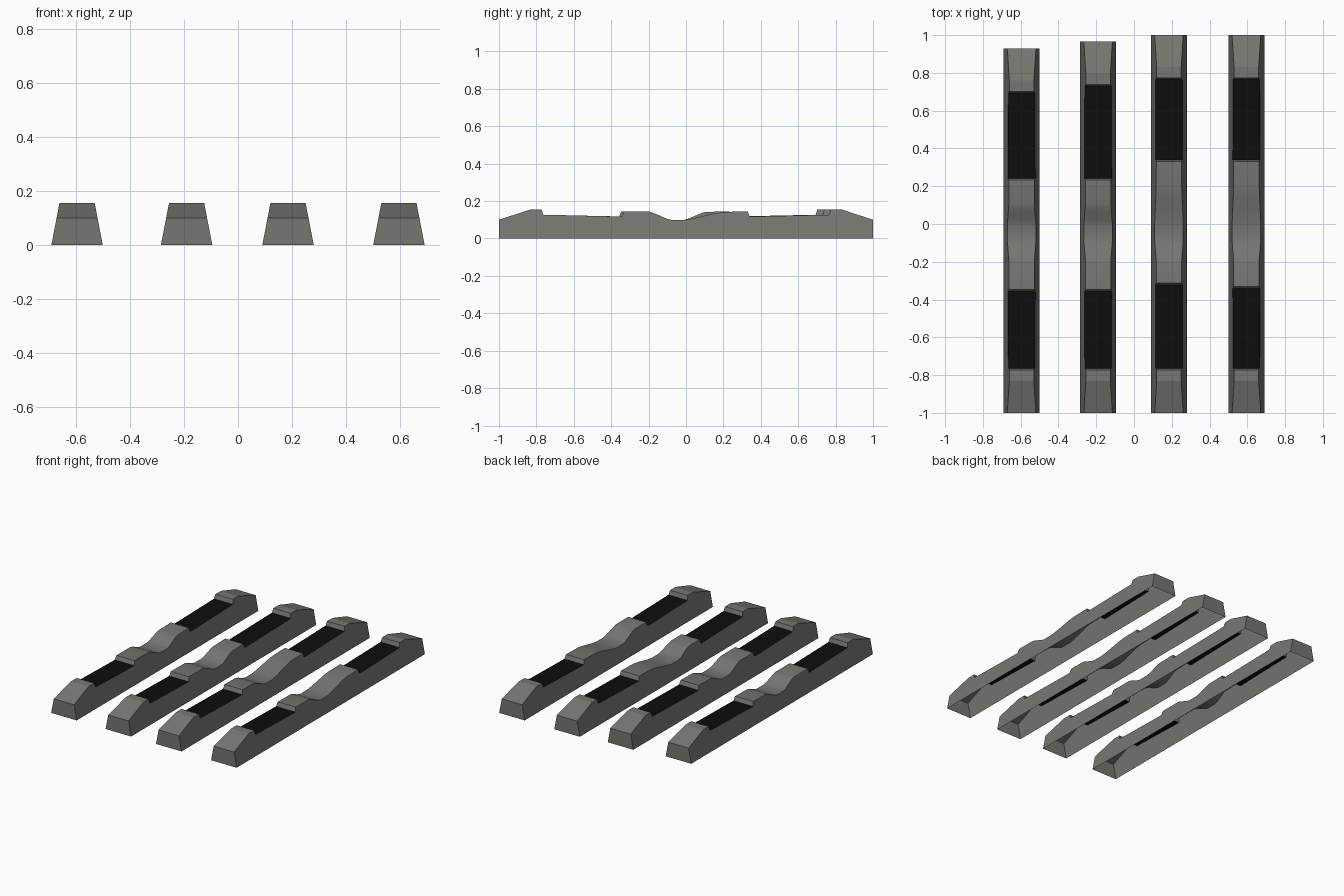
import bpy, bmesh, math

if "Cube" in bpy.data.objects:
    bpy.data.objects.remove(bpy.data.objects["Cube"])


def material(name, rgb):
    m = bpy.data.materials.new(name)
    m.diffuse_color = (*rgb, 1)
    m.use_nodes = True
    m.node_tree.nodes["Principled BSDF"].inputs["Base Color"].default_value = m.diffuse_color
    return m


CONCRETE = material("concrete grey", (0.18, 0.18, 0.165))
PAD = material("rail seat black", (0.004, 0.004, 0.004))


def half_width(z):
    # sides lean inwards with height
    return 0.095 - 0.193 * z


def ease(y0, z0, y1, z1, n=6):
    # softly curved slope between two heights
    pts = []
    for i in range(n + 1):
        t = i / n
        s = 0.5 * t + 0.5 * t * t * (3 - 2 * t)
        pts.append((y0 + (y1 - y0) * t, z0 + (z1 - z0) * s))
    return pts


def sleeper(name, x, front_seat, back_seat, back_seat_end, back_end):
    # side profile of the top, front to back
    profile = [(-1, 0.10), (-0.83, 0.156), (-0.772, 0.156), (-0.764, 0.127),
               (front_seat - 0.007, 0.117), (front_seat + 0.003, 0.145)]
    profile += ease(-0.20, 0.144, -0.08, 0.10)
    profile += ease(-0.01, 0.10, back_seat - 0.13, 0.142)
    profile += [(back_seat - 0.003, 0.145), (back_seat + 0.007, 0.117),
                (back_seat_end - 0.006, 0.127), (back_seat_end + 0.002, 0.156),
                (back_end - 0.17, 0.156), (back_end, 0.10)]
    bm = bmesh.new()
    rows = []
    for y, z in profile:
        w = half_width(z)
        rows.append([bm.verts.new(p) for p in (
            (-0.095, y, 0), (-w, y, z), (w, y, z), (0.095, y, 0))])
    # left side, top and right side; the underside stays open
    for a, b in zip(rows, rows[1:]):
        for i in range(3):
            f = bm.faces.new((a[i], a[i + 1], b[i + 1], b[i]))
            seat = i == 1 and b[1].co.y - a[1].co.y > 0.3
            f.material_index = 1 if seat and a[1].co.z < 0.13 else 0
    # end walls
    bm.faces.new(rows[0])
    bm.faces.new(rows[-1][::-1])
    bmesh.ops.recalc_face_normals(bm, faces=bm.faces)
    mesh = bpy.data.meshes.new(name)
    bm.normal_update()
    if next(f for f in bm.faces if f.material_index == 1).normal.z < 0:
        bmesh.ops.reverse_faces(bm, faces=bm.faces)
    bm.to_mesh(mesh)
    bm.free()
    mesh.materials.append(CONCRETE)
    mesh.materials.append(PAD)
    ob = bpy.data.objects.new(name, mesh)
    ob.location.x = x
    bpy.context.collection.objects.link(ob)
    bpy.context.view_layer.objects.active = ob
    ob.select_set(True)
    bpy.ops.object.shade_smooth_by_angle(angle=math.radians(15))
    ob.select_set(False)


# four concrete track sleepers of slightly different length
sleeper("sleeper_1", -0.595, -0.35, 0.235, 0.70, 0.93)
sleeper("sleeper_2", -0.19, -0.35, 0.235, 0.737, 0.967)
sleeper("sleeper_3", 0.185, -0.315, 0.333, 0.772, 1.0)
sleeper("sleeper_4", 0.595, -0.335, 0.333, 0.772, 1.0)
